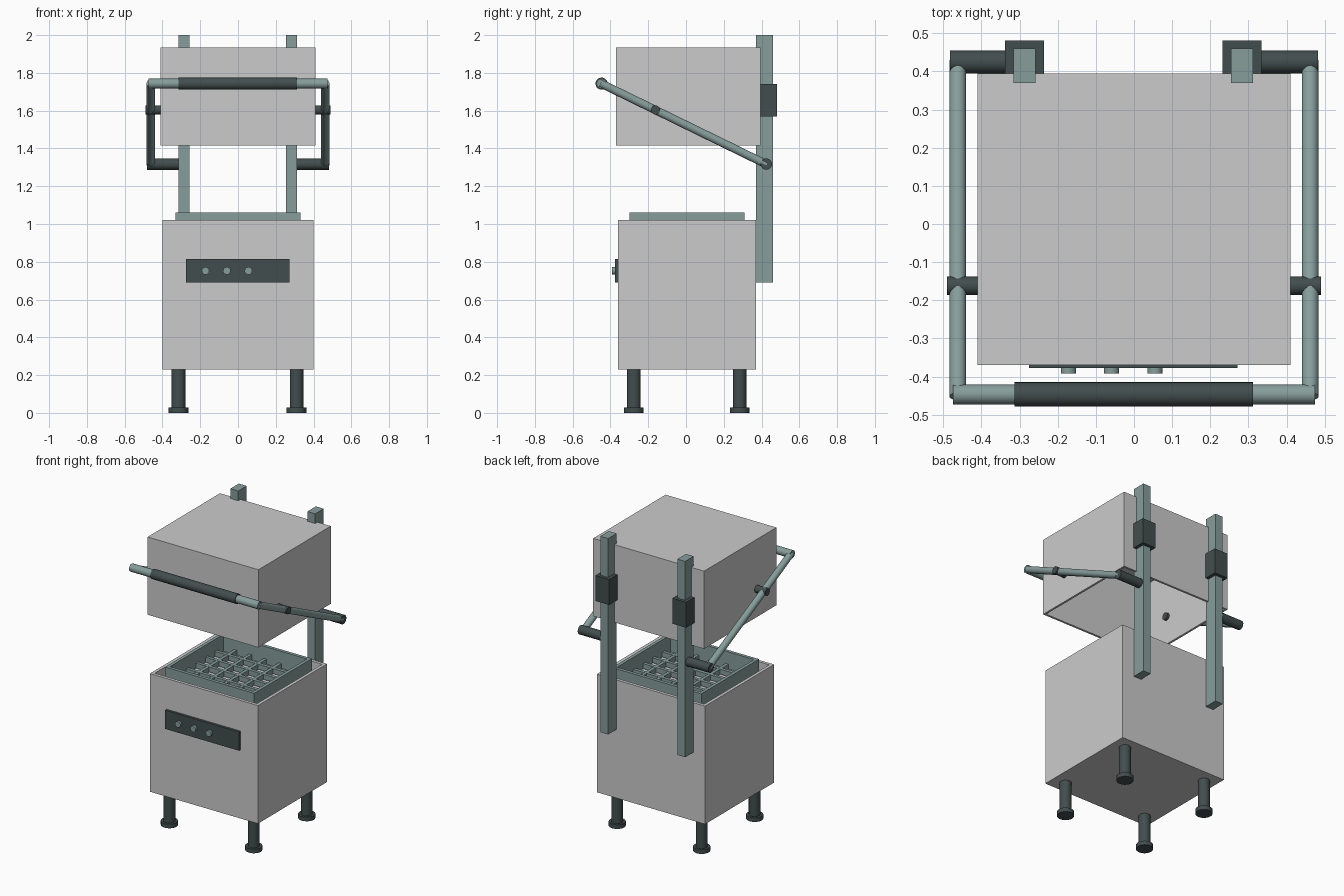
import bpy, bmesh
from mathutils import Vector

if "Cube" in bpy.data.objects:
    bpy.data.objects.remove(bpy.data.objects["Cube"])


def material(name, rgb):
    m = bpy.data.materials.new(name)
    m.diffuse_color = (*rgb, 1)
    m.use_nodes = True
    m.node_tree.nodes["Principled BSDF"].inputs["Base Color"].default_value = m.diffuse_color
    return m


STEEL = material("blue_steel", (0.24, 0.34, 0.33))
DARK = material("dark_plastic", (0.055, 0.075, 0.075))


def finish(bm, name, mat=None):
    bmesh.ops.recalc_face_normals(bm, faces=bm.faces[:])
    me = bpy.data.meshes.new(name)
    bm.to_mesh(me)
    bm.free()
    ob = bpy.data.objects.new(name, me)
    bpy.context.collection.objects.link(ob)
    if mat:
        me.materials.append(mat)
    return ob


def add_box(bm, lo, hi):
    verts = bmesh.ops.create_cube(bm, size=1)["verts"]
    for v in verts:
        v.co = Vector([hi[i] if v.co[i] > 0 else lo[i] for i in range(3)])


def box(name, lo, hi, mat=None):
    bm = bmesh.new()
    add_box(bm, lo, hi)
    return finish(bm, name, mat)


def open_box(name, lo, hi, wall, floor_z, side):
    """Box with a recess in its top (side=1) or bottom (side=-1)."""
    bm = bmesh.new()
    add_box(bm, lo, hi)
    bm.normal_update()
    face = next(f for f in bm.faces if f.normal.z * side > 0.9)
    bmesh.ops.inset_region(bm, faces=[face], thickness=wall)
    ext = bmesh.ops.extrude_discrete_faces(bm, faces=[face])["faces"][0]
    for v in ext.verts:
        v.co.z = floor_z
    return finish(bm, name)


def rod(name, a, b, r, mat):
    a, b = Vector(a), Vector(b)
    bpy.ops.mesh.primitive_cylinder_add(vertices=32, radius=r, depth=(b - a).length,
                                        location=(a + b) / 2)
    ob = bpy.context.object
    ob.name = name
    ob.rotation_euler = (b - a).to_track_quat('Z', 'Y').to_euler()
    ob.data.materials.append(mat)
    bpy.ops.object.shade_smooth_by_angle()
    return ob


# Main cabinet with shallow well, and hollow lifting hood
open_box("cabinet", (-0.40, -0.36, 0.23), (0.40, 0.37, 1.02), 0.03, 0.94, 1)
open_box("hood", (-0.41, -0.37, 1.415), (0.41, 0.395, 1.935), 0.02, 1.915, -1)

# Dish rack: four walls and a grid floor
X, Y0, Y1, T = 0.33, -0.30, 0.31, 0.022
bm = bmesh.new()
for s in (-1, 1):
    xs = sorted((s * X, s * (X - T)))
    add_box(bm, (xs[0], Y0, 0.945), (xs[1], Y1, 1.06))
for ya, yb in ((Y0, Y0 + T), (Y1 - T, Y1)):
    add_box(bm, (-X + T, ya, 0.945), (X - T, yb, 1.06))
finish(bm, "rack_walls", STEEL)

bm = bmesh.new()
N, W = 6, 0.011
for i in range(1, N):
    x = -X + 2 * X * i / N
    y = Y0 + (Y1 - Y0) * i / N
    add_box(bm, (x - W, Y0 + T, 0.945), (x + W, Y1 - T, 0.979))
    add_box(bm, (-X + T, y - W, 0.946), (X - T, y + W, 0.98))
finish(bm, "rack_grid", STEEL)

# Control panel and buttons
box("control_panel", (-0.275, -0.377, 0.69), (0.272, -0.355, 0.815), DARK)
for i, x in enumerate((-0.172, -0.059, 0.055)):
    rod(f"button_{i + 1}", (x, -0.37, 0.752), (x, -0.392, 0.752), 0.02, STEEL)

# Legs with feet
for x in (-0.315, 0.31):
    for y in (-0.276, 0.284):
        rod("leg", (x, y, 0.02), (x, y, 0.24), 0.036, DARK)
        rod("foot", (x, y, 0), (x, y, 0.028), 0.052, DARK)

# Rear guide posts with sliding brackets
for x in (-0.287, 0.283):
    box("guide_post", (x - 0.029, 0.37, 0.69), (x + 0.029, 0.46, 2.0), STEEL)
    box("slide_bracket", (x - 0.051, 0.395, 1.57), (x + 0.051, 0.481, 1.74), DARK)

# Lifting lever: side arms, rear pivots, hood pins
for s in (-1, 1):
    rod("lever_arm", (s * 0.462, -0.452, 1.745), (s * 0.462, 0.428, 1.315), 0.022, STEEL)
    rod("rear_pivot", (s * 0.29, 0.425, 1.317), (s * 0.483, 0.425, 1.317), 0.03, DARK)
    rod("hood_pin", (s * 0.38, -0.162, 1.604), (s * 0.49, -0.162, 1.604), 0.024, DARK)

# Front handle bar with grip
rod("handle_bar", (-0.475, -0.447, 1.743), (0.475, -0.447, 1.743), 0.026, STEEL)
rod("handle_grip", (-0.314, -0.447, 1.743), (0.312, -0.447, 1.743), 0.032, DARK)
